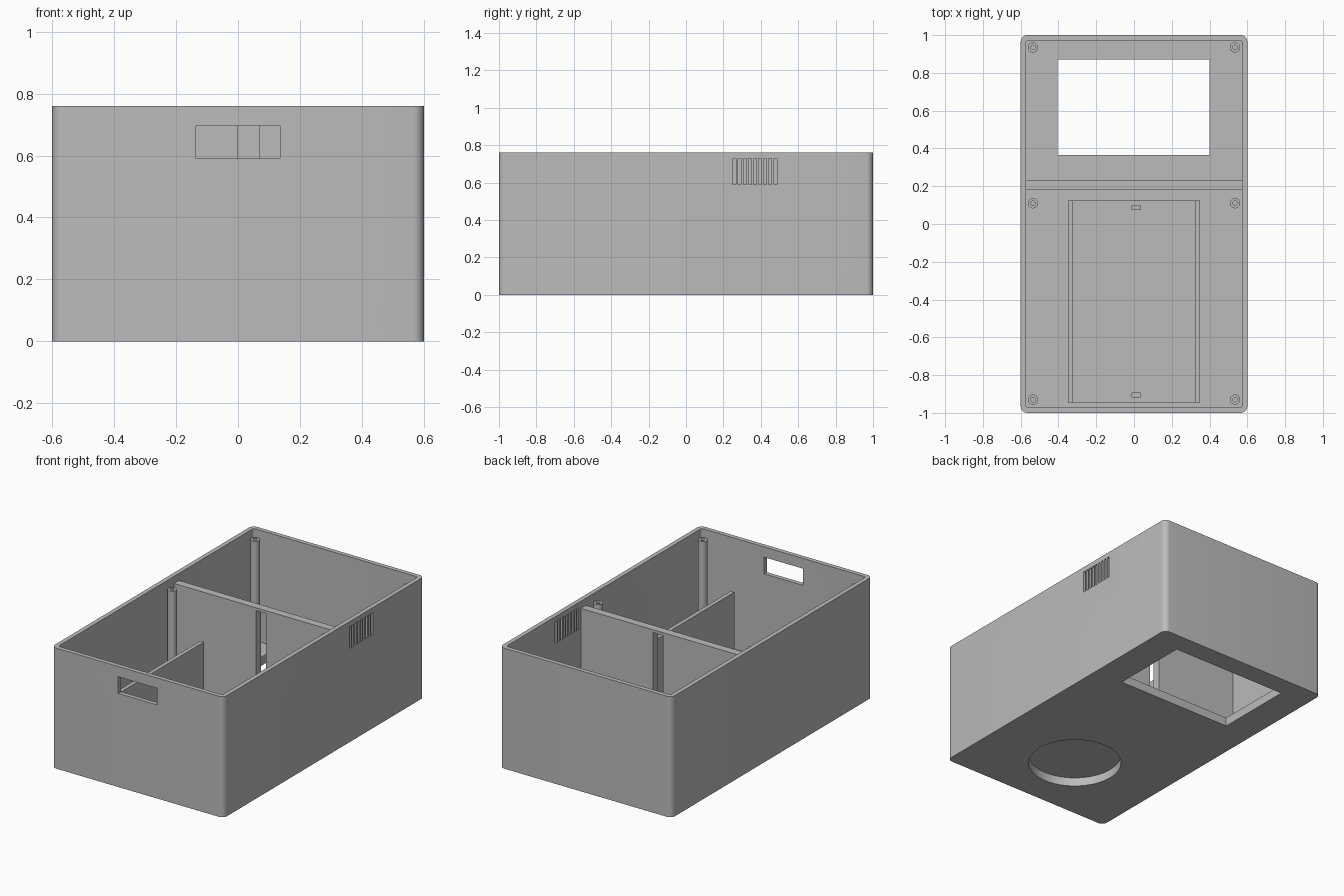
import bpy
import bmesh
from math import radians
from mathutils import Matrix

cube = bpy.data.objects.get("Cube")
if cube:
    bpy.data.objects.remove(cube, do_unlink=True)

grey = bpy.data.materials.new("plain_grey")
grey.use_nodes = True
grey.diffuse_color = (0.5, 0.5, 0.5, 1)
grey.node_tree.nodes["Principled BSDF"].inputs["Base Color"].default_value = (0.5, 0.5, 0.5, 1)

WALL, FLOOR, HEIGHT, INNER_TOP = 0.028, 0.055, 0.76, 0.715


def finish(name, bm):
    mesh = bpy.data.meshes.new(name)
    bmesh.ops.recalc_face_normals(bm, faces=bm.faces)
    bm.to_mesh(mesh)
    bm.free()
    mesh.materials.append(grey)
    obj = bpy.data.objects.new(name, mesh)
    bpy.context.collection.objects.link(obj)
    return obj


def box(name, x, y, z, corner=0):
    """Box from (min, max) ranges, with optional rounded upright edges."""
    bm = bmesh.new()
    bmesh.ops.create_cube(bm, size=1)
    for v in bm.verts:
        v.co = [r[0] if c < 0 else r[1] for c, r in zip(v.co, (x, y, z))]
    if corner:
        upright = [e for e in bm.edges
                   if abs(e.verts[0].co.z - e.verts[1].co.z) > 0.01]
        bmesh.ops.bevel(bm, geom=upright, offset=corner, segments=8,
                        profile=0.5, affect='EDGES')
    return finish(name, bm)


def cylinder(name, x, y, z, radius, segments=32):
    bm = bmesh.new()
    bmesh.ops.create_cone(bm, cap_ends=True, segments=segments,
                          radius1=radius, radius2=radius, depth=z[1] - z[0],
                          matrix=Matrix.Translation((x, y, sum(z) / 2)))
    return finish(name, bm)


def cut(obj, *cutters):
    for cutter in cutters:
        mod = obj.modifiers.new("cut", 'BOOLEAN')
        mod.operation = 'DIFFERENCE'
        mod.solver = 'EXACT'
        mod.object = cutter
        bpy.context.view_layer.objects.active = obj
        bpy.ops.object.modifier_apply(modifier=mod.name)
        bpy.data.objects.remove(cutter, do_unlink=True)


def smooth(obj):
    bpy.ops.object.select_all(action='DESELECT')
    obj.select_set(True)
    bpy.context.view_layer.objects.active = obj
    bpy.ops.object.shade_smooth_by_angle(angle=radians(30))


# Open enclosure with rounded corners
shell = box("enclosure", (-0.6, 0.6), (-1, 1), (0, HEIGHT), 0.035)
cut(shell,
    box("cavity", (WALL - 0.6, 0.6 - WALL), (WALL - 1, 1 - WALL), (FLOOR, 1), 0.012),
    box("floor_window", (-0.405, 0.4), (0.365, 0.87), (-0.1, 0.2)),
    cylinder("floor_hole", 0, -0.545, (-0.1, 0.2), 0.273, 64),
    box("front_opening", (-0.135, 0.135), (-1.1, -0.9), (0.59, 0.695)))

# Row of vents in one side wall
for i in range(9):
    y = 0.252 + i * 0.0272
    cut(shell, box("vent", (0.5, 0.7), (y, y + 0.016), (0.59, 0.728)))
smooth(shell)

# Cross wall with a cable slot
divider = box("divider", (-0.574, 0.574), (0.18, 0.23), (FLOOR - 0.01, INNER_TOP))
cut(divider, box("cable_slot", (0, 0.07), (0.1, 0.3), (0, 0.697)))

# Open channel over the round hole
tray = box("tray_base", (-0.325, 0.325), (-0.945, 0.125), (FLOOR, FLOOR + 0.025))
for y in (-0.905, 0.088):
    cut(tray, box("tie_slot", (-0.01, 0.034), (y - 0.011, y + 0.011), (0, 0.2)))
for side, name in ((-1, "right_tray_wall"), (1, "left_tray_wall")):
    box(name, sorted((side * 0.325, side * 0.35)), (-0.945, 0.125), (FLOOR - 0.01, 0.434))

# Hollow screw posts
for side, label in ((-1, "right"), (1, "left")):
    for y, place in ((-0.93, "front"), (0.11, "middle"), (0.935, "back")):
        post = cylinder(f"{place}_{label}_screw_post", side * 0.535, y,
                        (FLOOR - 0.01, INNER_TOP), 0.027)
        cut(post, cylinder("bore", side * 0.535, y, (0.45, 0.8), 0.012, 24))
        smooth(post)
